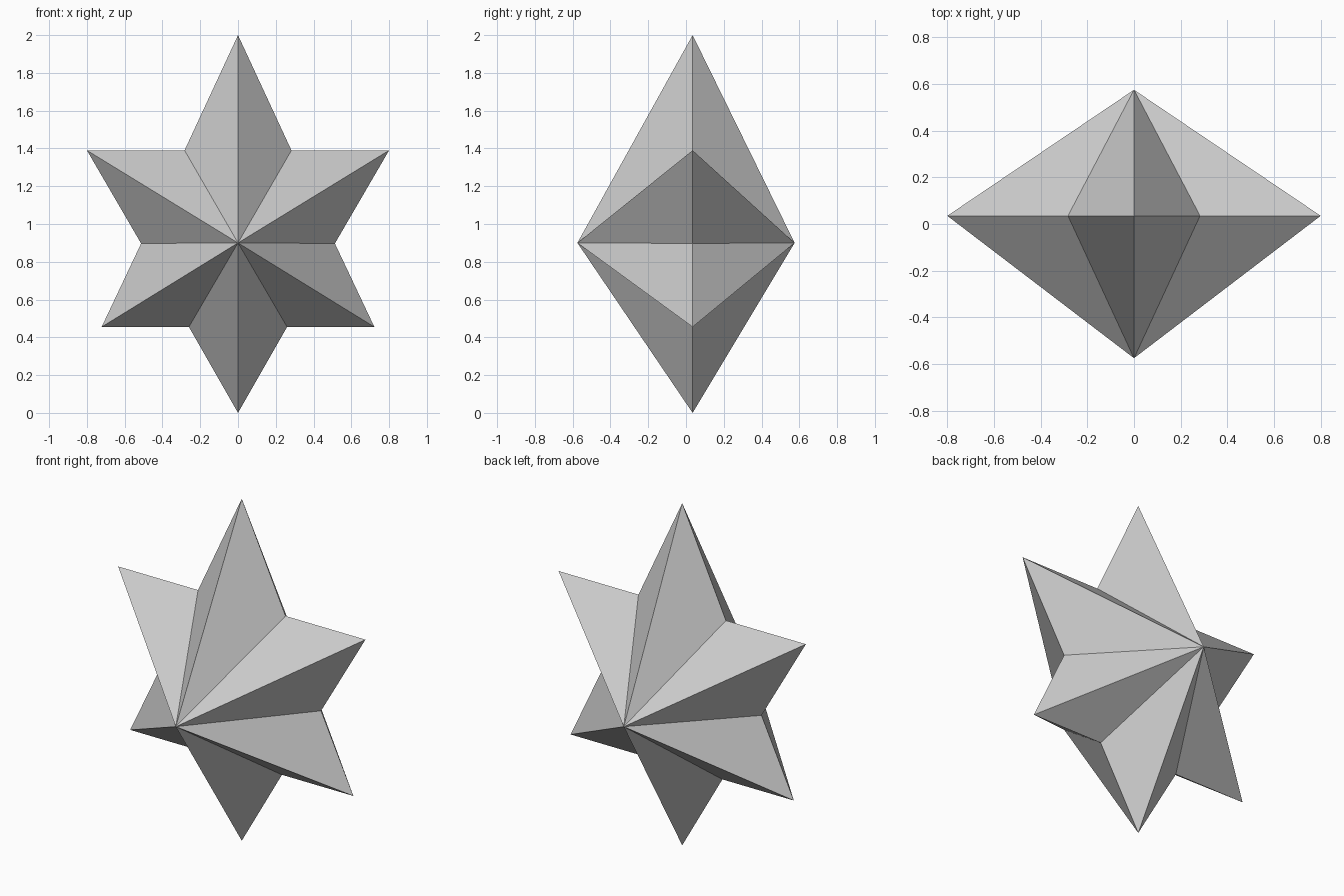
import bpy
import bmesh

cube = bpy.data.objects.get("Cube")
if cube:
    bpy.data.objects.remove(cube, do_unlink=True)

# One plain grey for the whole star
grey = bpy.data.materials.new("light_grey")
grey.use_nodes = True
colour = (0.6, 0.6, 0.6, 1)
grey.diffuse_color = colour
grey.node_tree.nodes["Principled BSDF"].inputs["Base Color"].default_value = colour

# Right half of the rim, from top tip to bottom tip (x, z), then mirrored
half = [(0, 2), (0.283, 1.39), (0.8, 1.39), (0.513, 0.897),
        (0.722, 0.455), (0.26, 0.455), (0, 0)]
outline = half + [(-x, z) for x, z in half[-2:0:-1]]
RIM_Y, APEX_Z, DEPTH = 0.035, 0.9, 0.575

bm = bmesh.new()
rim = [bm.verts.new((x, RIM_Y, z)) for x, z in outline]

# Fan of flat facets from each apex to the rim
for apex_y in (-DEPTH, DEPTH):
    apex = bm.verts.new((0, apex_y, APEX_Z))
    for a, b in zip(rim, rim[1:] + rim[:1]):
        bm.faces.new((a, b, apex))
bmesh.ops.recalc_face_normals(bm, faces=bm.faces)

mesh = bpy.data.meshes.new("six_pointed_star")
bm.to_mesh(mesh)
bm.free()
mesh.materials.append(grey)
star = bpy.data.objects.new("six_pointed_star", mesh)
bpy.context.collection.objects.link(star)
